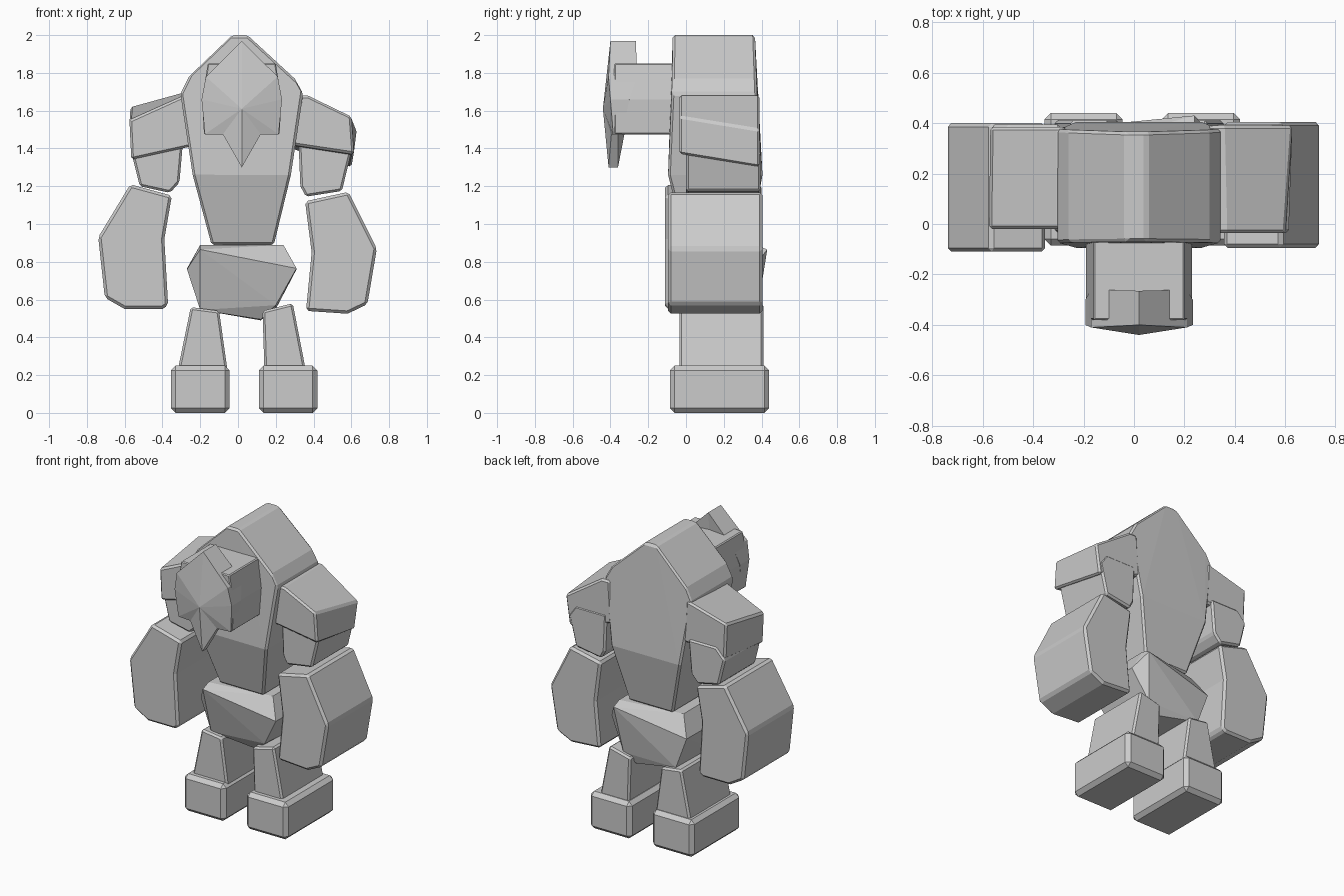
import bpy, bmesh

if "Cube" in bpy.data.objects:
    bpy.data.objects.remove(bpy.data.objects["Cube"])


def finish(name, bm, bevel):
    bmesh.ops.recalc_face_normals(bm, faces=bm.faces)
    mesh = bpy.data.meshes.new(name)
    bm.to_mesh(mesh)
    bm.free()
    ob = bpy.data.objects.new(name, mesh)
    bpy.context.collection.objects.link(ob)
    if bevel:
        mod = ob.modifiers.new("edge_chamfer", 'BEVEL')
        mod.width = bevel
        mod.segments = 1
        mod.limit_method = 'ANGLE'
        mod.angle_limit = 0.6
    return ob


def hull(name, pts, bevel=0.012):
    bm = bmesh.new()
    for p in pts:
        bm.verts.new(p)
    bmesh.ops.convex_hull(bm, input=bm.verts)
    bmesh.ops.dissolve_limit(bm, angle_limit=0.02, verts=bm.verts, edges=bm.edges)
    return finish(name, bm, bevel)


def prism(name, front, y0, y1, bevel=0.012, back=None):
    """Join a front xz outline at y0 to a back outline at y1."""
    back = back or front
    bm = bmesh.new()
    a = [bm.verts.new((x, y0, z)) for x, z in front]
    b = [bm.verts.new((x, y1, z)) for x, z in back]
    bm.faces.new(a)
    bm.faces.new(b[::-1])
    n = len(a)
    for i in range(n):
        j = (i + 1) % n
        bm.faces.new((a[j], a[i], b[i], b[j]))
    return finish(name, bm, bevel)


# Torso: bulges at z 1.26, then tapers to the waist
torso = [(-.03, 2, -.07, .365), (.05, 2, -.07, .365), (.30, 1.77, -.073, .373),
         (.345, 1.69, -.076, .376), (.28, 1.26, -.095, .405), (.19, .89, 0, .34),
         (-.14, .89, 0, .34), (-.24, 1.26, -.095, .405), (-.305, 1.69, -.076, .376),
         (-.26, 1.78, -.073, .373)]
hull("torso", [(x, y, z) for x, z, f, b in torso for y in (f, b)])

# Pelvis: faceted block, back is the front turned half round
half = [(-.20, -.09, .865), (.31, -.04, .765), (.24, .03, .89), (-.20, -.03, .89),
        (-.27, -.01, .76), (-.20, .0, .545), (.12, .04, .495), (.20, .0, .57)]
turned = [(.04 - x, .34 - y, z) for x, y, z in half[:5]]
hull("pelvis", half + turned + [(-.19, .38, .55), (.12, .36, .49), (.2, .38, .55)], 0)

# Head block behind the mask
skull = [(.20, 1.475), (.21, 1.66), (.18, 1.85)]
skull = skull + [(-x, z) for x, z in skull[::-1]]
hull("head", [(x + .02, y, z) for x, z in skull for y in (-.38, -.06)], 0.006)

# Face mask with crest, brow point and chin
side = [(0, 1.97, -.40, -.265), (.19, 1.78, -.41, -.26), (.213, 1.66, -.40, -.30),
        (.195, 1.475, -.385, -.34), (.10, 1.475, -.395, -.36), (0, 1.30, -.41, -.36)]
outline = side + [(-x, z, f, b) for x, z, f, b in side[4:0:-1]]
bm = bmesh.new()
fr = [bm.verts.new((x + .02, f, z)) for x, z, f, b in outline]
bk = [bm.verts.new((x + .02, b, z)) for x, z, f, b in outline]
brow = bm.verts.new((.02, -.44, 1.61))
bc = bm.verts.new((.02, -.30, 1.61))
for i in range(len(fr)):
    j = (i + 1) % len(fr)
    bm.faces.new((fr[i], fr[j], brow))
    bm.faces.new((bk[j], bk[i], bc))
    bm.faces.new((fr[j], fr[i], bk[i], bk[j]))
finish("face_mask", bm, 0)

# Shoulder plates, each twisted a little from front to back
prism("right_shoulder",
      [(.30, 1.68), (.37, 1.68), (.60, 1.57), (.615, 1.37), (.28, 1.42)], -.035, .39,
      back=[(.30, 1.68), (.36, 1.68), (.63, 1.50), (.60, 1.30), (.28, 1.40)])
prism("left_shoulder",
      [(-.27, 1.69), (-.31, 1.67), (-.575, 1.55), (-.565, 1.34), (-.25, 1.41)], -.02, .385,
      back=[(-.27, 1.70), (-.31, 1.69), (-.57, 1.62), (-.56, 1.38), (-.25, 1.42)])

# Upper arms
prism("right_upper_arm", [(.32, 1.45), (.33, 1.20), (.36, 1.145), (.55, 1.175), (.60, 1.38), (.55, 1.45)],
      0, .395)
prism("left_upper_arm", [(-.29, 1.45), (-.31, 1.22), (-.36, 1.165), (-.52, 1.20), (-.565, 1.38), (-.5, 1.45)],
      0, .395)

# Forearms
prism("right_forearm", [(.355, 1.12), (.585, 1.17), (.735, .87), (.685, .575), (.58, .525),
                        (.36, .54), (.39, .85)], -.095, .405, .015)
prism("left_forearm", [(-.57, 1.21), (-.35, 1.15), (-.39, .92), (-.37, .57), (-.40, .55),
                       (-.60, .55), (-.705, .61), (-.74, .93)], -.11, .40, .015)

# Legs and feet
prism("right_leg", [(.13, .54), (.29, .58), (.36, .22), (.14, .22)], -.035, .41)
prism("left_leg", [(-.25, .56), (-.10, .54), (-.055, .22), (-.32, .22)], -.035, .41)
for name, x in (("right_foot", .265), ("left_foot", -.20)):
    prism(name, [(x - .155, 0), (x + .155, 0), (x + .155, .25), (x - .155, .25)],
          -.085, .44, .025)
